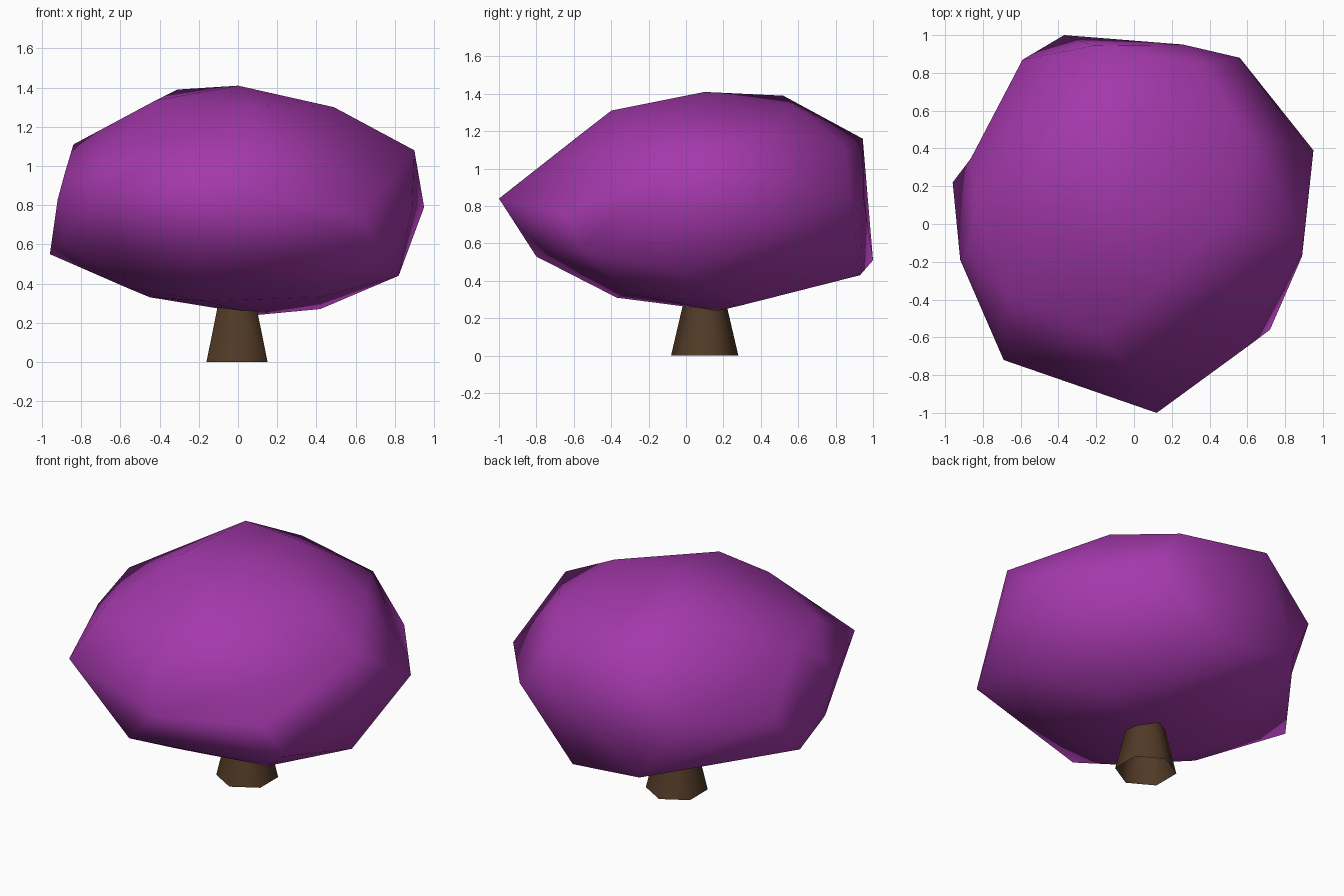
import bpy, bmesh
from mathutils import Vector

if "Cube" in bpy.data.objects:
    bpy.data.objects.remove(bpy.data.objects["Cube"])

def material(name, rgb):
    m = bpy.data.materials.new(name)
    m.diffuse_color = (*rgb, 1)
    m.use_nodes = True
    m.node_tree.nodes["Principled BSDF"].inputs["Base Color"].default_value = m.diffuse_color
    return m

def finish(bm, name, mat):
    bmesh.ops.recalc_face_normals(bm, faces=bm.faces)
    me = bpy.data.meshes.new(name)
    bm.to_mesh(me)
    bm.free()
    me.materials.append(mat)
    for p in me.polygons:
        p.use_smooth = True
    ob = bpy.data.objects.new(name, me)
    bpy.context.collection.objects.link(ob)
    return ob

def nearest(bm, co):
    return min(bm.verts, key=lambda v: (v.co - Vector(co)).length)

purple = material("purple_leaves", (0.37, 0.04, 0.41))
brown = material("brown_bark", (0.085, 0.043, 0.02))

# Foliage: lumpy boulder wrapped around its corner points
back_left, low_left = (-.59, .87, .86), (-.96, .22, .55)
corners = [
    # crown
    (0, .1, 1.41), (-.31, .52, 1.39), (.49, .02, 1.30), (.045, -.4, 1.31),
    (-.42, .02, 1.335), (-.18, -.58, 1.17), (-.84, .1, 1.11), (.9, -.07, 1.08),
    (-.21, .945, 1.16), (.36, .85, 1.12), (.58, .47, 1.2), (.02, .58, 1.335),
    (-.68, -.38, 1.08),
    # middle
    (.12, -1, .84), (-.69, -.72, .88), (-.92, -.19, .83), (-.885, -.15, .96),
    back_left, (.56, .88, .82), (.26, .95, .85), (.95, .39, .79),
    (.89, -.17, .8), (.62, -.635, .76), (.72, -.56, .57), (-.9, -.12, .62),
    # underside
    low_left, (-.37, 1, .51), (.15, .93, .43), (-.21, -.8, .53),
    (.82, -.02, .44), (.42, -.3, .33), (-.165, -.37, .31), (-.45, 0, .33),
    (-.57, -.13, .38), (.42, .3, .27), (.1, .17, .24),
]
bm = bmesh.new()
for c in corners:
    bm.verts.new(c)
bmesh.ops.convex_hull(bm, input=bm.verts)
loose = [v for v in bm.verts if not v.link_faces]
bmesh.ops.delete(bm, geom=loose, context='VERTS')

# Shallow dent on the back left edge
a, b = nearest(bm, back_left), nearest(bm, low_left)
edge = bm.edges.get((a, b))
if edge:
    _, dent = bmesh.utils.edge_split(edge, a, .5)
    dent.co = (-.865, .345, .76)
    for f in list(dent.link_faces):
        far = max(f.verts, key=lambda v: (v not in (a, b, dent)))
        bmesh.utils.face_split(f, dent, far)
finish(bm, "foliage", purple)

# Trunk: open tapered six-sided tube running up into the foliage
bm = bmesh.new()
bmesh.ops.create_cone(bm, cap_ends=False, segments=6, radius1=.18, radius2=.11, depth=.3)
bmesh.ops.translate(bm, verts=bm.verts, vec=(-.005, .1, .15))
finish(bm, "trunk", brown)
